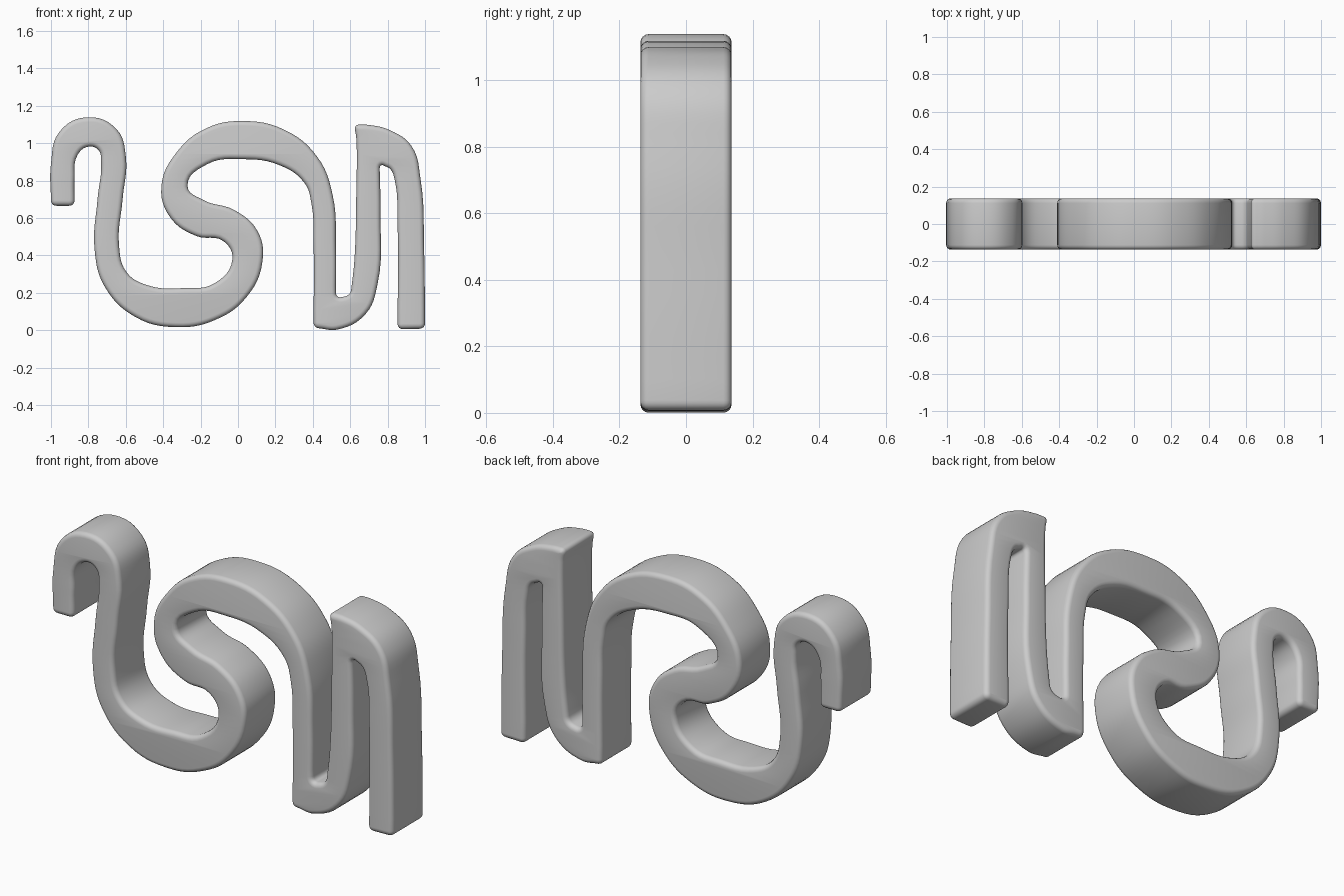
import bpy
import math
from mathutils import Vector

HALF_DEPTH = 0.137
EDGE_ROUND = 0.025
CORNER_ROUND = 0.03
CORNER = True  # third value marking a sharp turn in the outline

# Upper edge of the ribbon, from the hook on the right to the leg on the left
upper_edge = [
    (-1, .665, CORNER), (-1, .89), (-.955, 1.06), (-.805, 1.138), (-.65, 1.075),
    (-.6, .93), (-.617, .7), (-.636, .45), (-.596, .31), (-.484, .24),
    (-.286, .225), (-.126, .25), (-.03, .38), (-.078, .476), (-.222, .503),
    (-.36, .6), (-.41, .765), (-.323, .957), (-.168, 1.08), (.024, 1.118),
    (.25, 1.07), (.425, .925), (.505, .727), (.524, .43), (.524, .17, CORNER),
    (.602, .187, CORNER), (.622, .37), (.632, .7), (.632, 1.03),
    (.62, 1.1, CORNER), (.7, 1.097), (.81, 1.07), (.928, .984), (.976, .807),
    (.995, .43), (1, .008, CORNER),
]

# Lower edge, running back from the leg to the hook
lower_edge = [
    (.853, .005, CORNER), (.853, .567), (.837, .807), (.815, .86),
    (.757, .893, CORNER), (.762, .62), (.746, .246), (.682, .086), (.53, .003),
    (.404, .012, CORNER), (.404, .46), (.393, .674), (.356, .786), (.222, .882),
    (.02, .914), (-.163, .888), (-.27, .77), (-.184, .695), (-.02, .642),
    (.104, .53), (.131, .37), (.045, .176), (-.126, .053), (-.334, .016),
    (-.548, .07), (-.714, .235), (-.767, .433), (-.751, .7), (-.732, .9),
    (-.746, .963), (-.8, .981), (-.858, .936), (-.874, .807),
    (-.874, .665, CORNER),
]


def rounded_outline(points):
    """Return (position, corner it leads into, corner it leaves) per knot."""
    knots = []
    for i, point in enumerate(points):
        here = Vector((point[0], point[1], 0))
        if len(point) == 2:
            knots.append((here, None, None))
            continue
        before = Vector((*points[i - 1][:2], 0))
        after = Vector((*points[(i + 1) % len(points)][:2], 0))
        start = here + (before - here).normalized() * CORNER_ROUND
        end = here + (after - here).normalized() * CORNER_ROUND
        knots.append((start, here, None))
        knots.append((end, None, here))
    return knots


def make_ribbon(name, points):
    curve = bpy.data.curves.new(name, "CURVE")
    curve.dimensions = "2D"
    curve.fill_mode = "BOTH"
    curve.resolution_u = 6
    curve.extrude = HALF_DEPTH - EDGE_ROUND
    curve.bevel_depth = EDGE_ROUND
    curve.bevel_resolution = 3
    curve.offset = -EDGE_ROUND

    # Smooth knots along the bends, short fillets at the corners
    knots = rounded_outline(points)
    spline = curve.splines.new("BEZIER")
    spline.use_cyclic_u = True
    spline.bezier_points.add(len(knots) - 1)
    for knot, (position, corner_ahead, corner_behind) in zip(spline.bezier_points, knots):
        knot.co = position
        knot.handle_left_type = knot.handle_right_type = "AUTO"
        if corner_ahead:
            knot.handle_left_type, knot.handle_right_type = "VECTOR", "FREE"
            knot.handle_right = position.lerp(corner_ahead, 0.6)
        elif corner_behind:
            knot.handle_left_type, knot.handle_right_type = "FREE", "VECTOR"
            knot.handle_left = position.lerp(corner_behind, 0.6)

    ribbon = bpy.data.objects.new(name, curve)
    bpy.context.collection.objects.link(ribbon)
    ribbon.rotation_euler.x = math.pi / 2

    # Turn into one welded mesh standing upright
    bpy.ops.object.select_all(action="DESELECT")
    ribbon.select_set(True)
    bpy.context.view_layer.objects.active = ribbon
    bpy.ops.object.convert(target="MESH")
    ribbon = bpy.context.object
    bpy.ops.object.transform_apply(location=False, rotation=True, scale=False)
    bpy.ops.object.mode_set(mode="EDIT")
    bpy.ops.mesh.select_all(action="SELECT")
    bpy.ops.mesh.remove_doubles(threshold=0.0005)
    bpy.ops.mesh.normals_make_consistent(inside=False)
    bpy.ops.object.mode_set(mode="OBJECT")
    bpy.ops.object.shade_smooth_by_angle(angle=math.radians(35))
    return ribbon


default_cube = bpy.data.objects.get("Cube")
if default_cube:
    bpy.data.objects.remove(default_cube, do_unlink=True)

make_ribbon("winding_ribbon", upper_edge + lower_edge)
